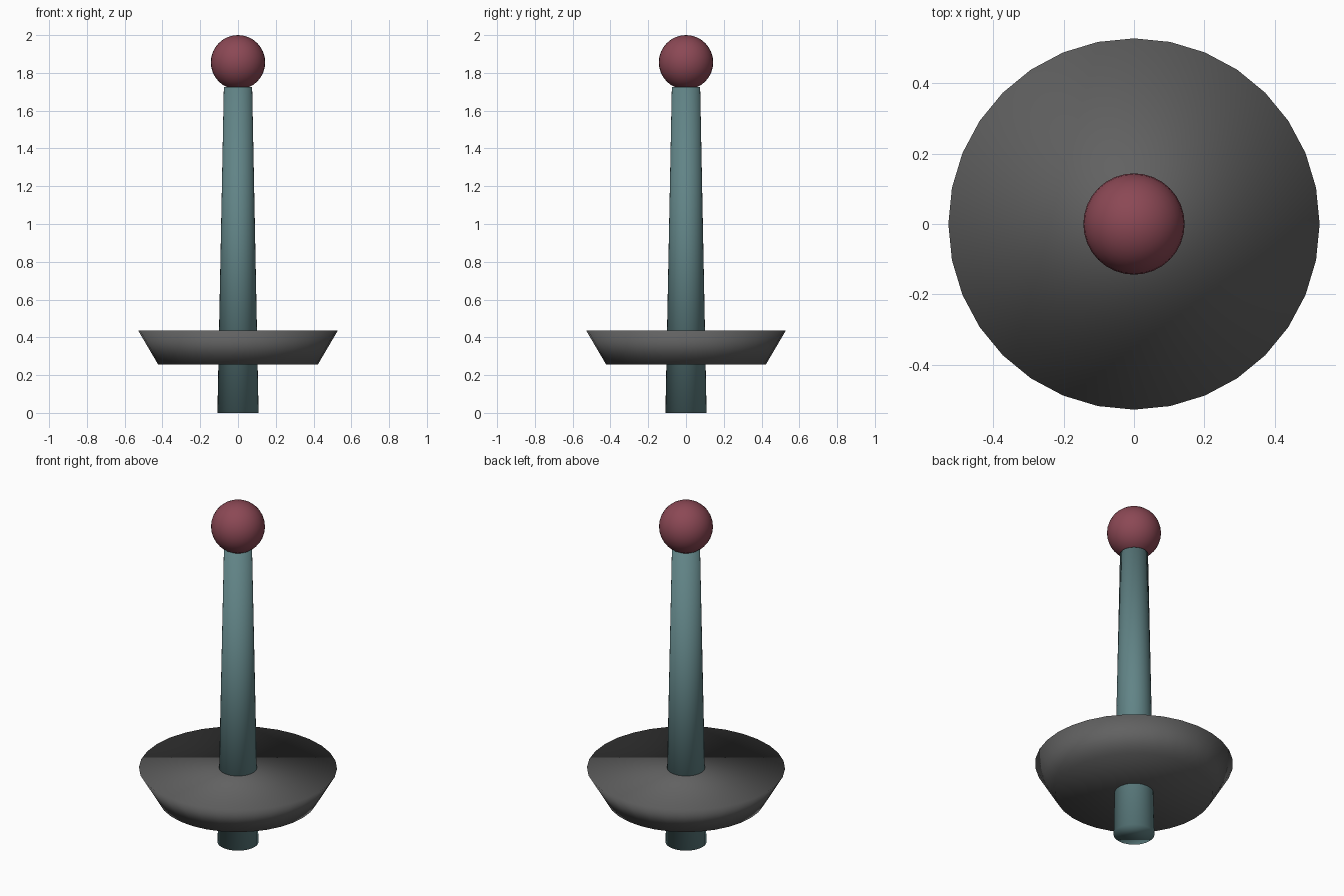
import bpy

if "Cube" in bpy.data.objects:
    bpy.data.objects.remove(bpy.data.objects["Cube"])


def finish(name, color):
    """Name the active object, smooth it and give it a plain colour."""
    obj = bpy.context.object
    obj.name = name
    bpy.ops.object.shade_smooth()
    mat = bpy.data.materials.new(name + "_colour")
    mat.diffuse_color = (*color, 1.0)
    mat.use_nodes = True
    mat.node_tree.nodes["Principled BSDF"].inputs["Base Color"].default_value = mat.diffuse_color
    obj.data.materials.append(mat)
    return obj


def tapered(name, sides, r_bottom, r_top, z0, z1, color):
    """Capped upright frustum between two heights."""
    bpy.ops.mesh.primitive_cone_add(
        vertices=sides, radius1=r_bottom, radius2=r_top,
        depth=z1 - z0, location=(0, 0, (z0 + z1) / 2))
    return finish(name, color)


# Tall shaft, slightly narrower at the top
tapered("shaft", 32, 0.109, 0.075, 0.0, 1.725, (0.12, 0.23, 0.24))

# Flared disc around the lower shaft
tapered("flared_disc", 32, 0.422, 0.528, 0.255, 0.435, (0.12, 0.12, 0.12))

# Ball on top
bpy.ops.mesh.primitive_uv_sphere_add(
    segments=32, ring_count=16, radius=0.144, location=(0, 0, 1.856))
finish("ball", (0.26, 0.065, 0.09))
